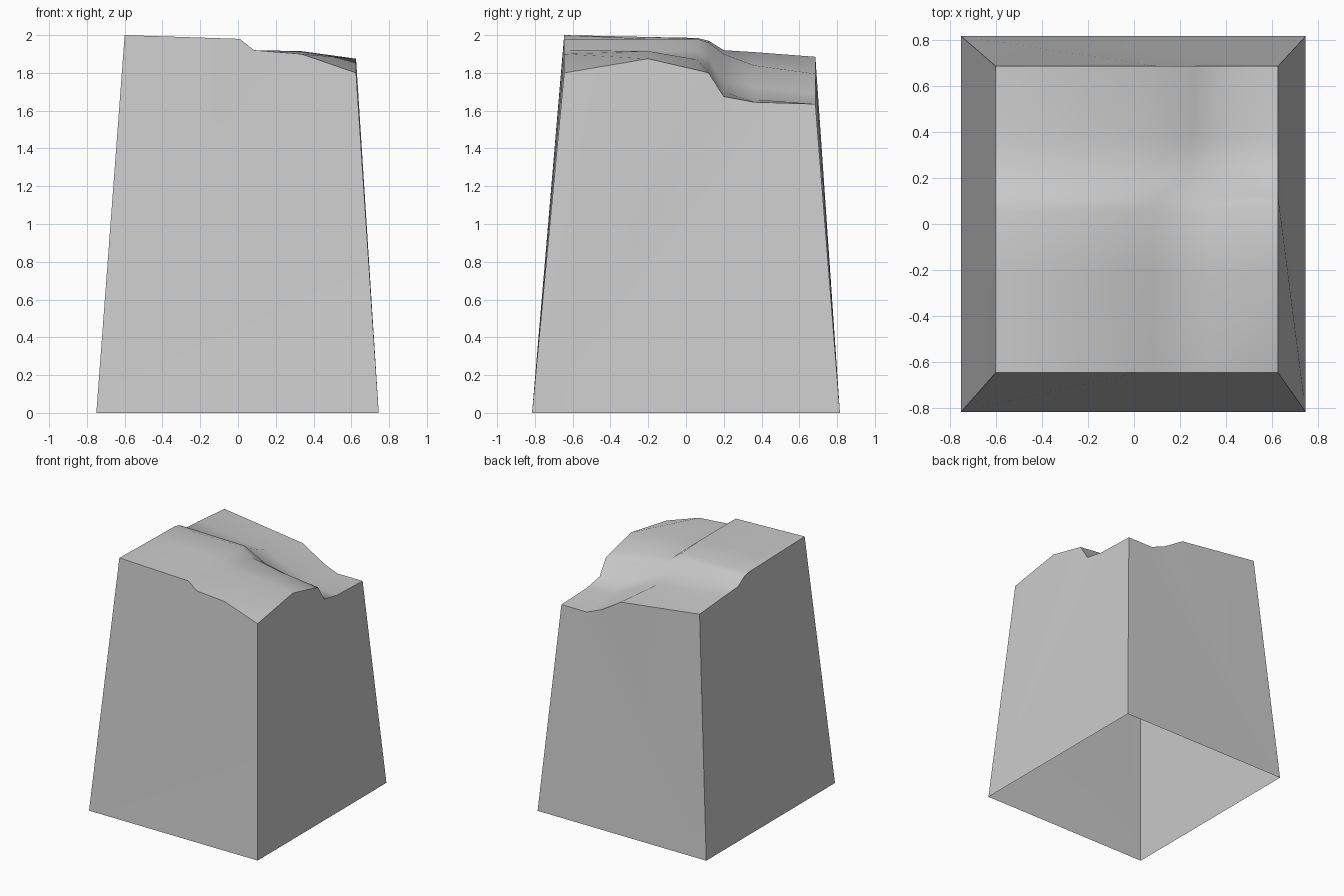
import bpy
import bmesh
import math

cube = bpy.data.objects.get("Cube")
if cube:
    bpy.data.objects.remove(cube, do_unlink=True)

# Plain stone colour
STONE = (0.6, 0.6, 0.6, 1.0)
stone = bpy.data.materials.new("stone_grey")
stone.use_nodes = True
stone.diffuse_color = STONE
shader = next(n for n in stone.node_tree.nodes if n.type == "BSDF_PRINCIPLED")
shader.inputs["Base Color"].default_value = STONE

LEFT_X, RIGHT_X = -0.6, 0.625

# Cap cross-sections from front to back: y, inner x positions, heights
SECTIONS = [
    (-0.645, (0.01, 0.085, 0.335), (2.0, 1.98, 1.92, 1.90, 1.80)),
    (-0.2, (0.01, 0.085, 0.335), (1.99, 1.98, 1.92, 1.915, 1.875)),
    (0.06, (-0.01, 0.085, 0.335), (1.985, 1.98, 1.915, 1.87, 1.815)),
    (0.12, (-0.03, 0.1, 0.34), (1.97, 1.96, 1.88, 1.83, 1.80)),
    (0.2, (-0.05, 0.24, 0.39), (1.92, 1.90, 1.755, 1.70, 1.675)),
    (0.36, (0.0, 0.26, 0.4), (1.91, 1.84, 1.725, 1.66, 1.645)),
    (0.685, (0.1, 0.267, 0.4), (1.885, 1.795, 1.69, 1.635, 1.635)),
]

bm = bmesh.new()


def add_wall(start, end, rim):
    """Fan a wall from one base corner up to the rim of the cap."""
    for a, b in zip(rim, rim[1:]):
        bm.faces.new((start, a, b))
    bm.faces.new((start, rim[-1], end))


# Weathered top surface
grid = []
for y, inner, heights in SECTIONS:
    xs = (LEFT_X, *inner, RIGHT_X)
    grid.append([bm.verts.new((x, y, z)) for x, z in zip(xs, heights)])
for near, far in zip(grid, grid[1:]):
    for i in range(len(near) - 1):
        bm.faces.new((near[i], near[i + 1], far[i + 1], far[i]))

# Tapered walls, open underneath
front_left, front_right, back_right, back_left = [
    bm.verts.new((x, y, 0))
    for x, y in ((-0.75, -0.815), (0.745, -0.815), (0.745, 0.815), (-0.75, 0.815))
]
add_wall(front_left, front_right, grid[0])
add_wall(front_right, back_right, [row[-1] for row in grid])
add_wall(back_left, back_right, grid[-1])
add_wall(front_left, back_left, [row[0] for row in grid])
bmesh.ops.recalc_face_normals(bm, faces=bm.faces)

mesh = bpy.data.meshes.new("rock_block")
bm.to_mesh(mesh)
bm.free()
mesh.materials.append(stone)
block = bpy.data.objects.new("rock_block", mesh)
bpy.context.collection.objects.link(block)

# Smooth cap with crisp outer edges
bpy.ops.object.select_all(action="DESELECT")
block.select_set(True)
bpy.context.view_layer.objects.active = block
bpy.ops.object.shade_smooth_by_angle(angle=math.radians(50))
